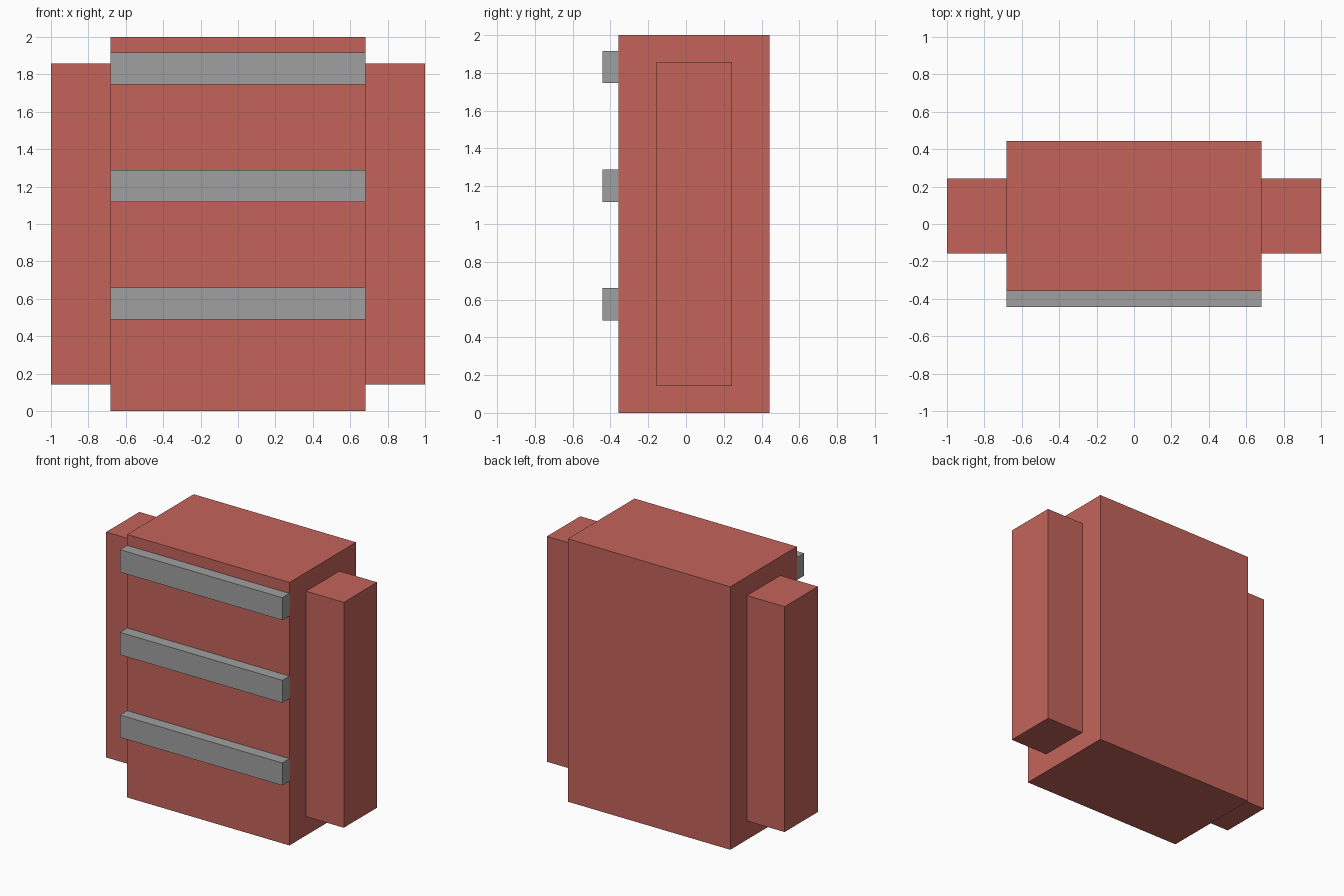
import bpy
import bmesh
from mathutils import Vector

if "Cube" in bpy.data.objects:
    bpy.data.objects.remove(bpy.data.objects["Cube"])


def material(name, rgb):
    m = bpy.data.materials.new(name)
    m.diffuse_color = (*rgb, 1.0)
    m.use_nodes = True
    m.node_tree.nodes["Principled BSDF"].inputs["Base Color"].default_value = m.diffuse_color
    return m


RED = material("red_fabric", (0.552, 0.127, 0.102))
GREY = material("grey_strap", (0.352, 0.352, 0.352))


def box(name, lo, hi, mat):
    """Axis-aligned box between two opposite corners."""
    lo, hi = Vector(lo), Vector(hi)
    centre, size = (lo + hi) / 2, hi - lo
    bm = bmesh.new()
    bmesh.ops.create_cube(bm, size=1.0)
    bmesh.ops.scale(bm, vec=size, verts=bm.verts)
    mesh = bpy.data.meshes.new(name)
    bm.to_mesh(mesh)
    bm.free()
    mesh.materials.append(mat)
    obj = bpy.data.objects.new(name, mesh)
    obj.location = centre
    bpy.context.collection.objects.link(obj)
    return obj


HALF_W = 0.683    # half width of the main body
FRONT = -0.357    # front face of the main body
BACK = 0.443

# Main body
box("main_body", (-HALF_W, FRONT, 0), (HALF_W, BACK, 2), RED)

# Side pockets, one on each side
box("side_pocket_right", (HALF_W, -0.157, 0.143), (1, 0.243, 1.857), RED)
box("side_pocket_left", (-1, -0.157, 0.143), (-HALF_W, 0.243, 1.857), RED)

# Three evenly spaced straps across the front
for i in range(3):
    z = 0.489 + i * 0.6285
    box(f"front_strap_{i + 1}", (-HALF_W, -0.443, z), (HALF_W, FRONT, z + 0.171), GREY)
